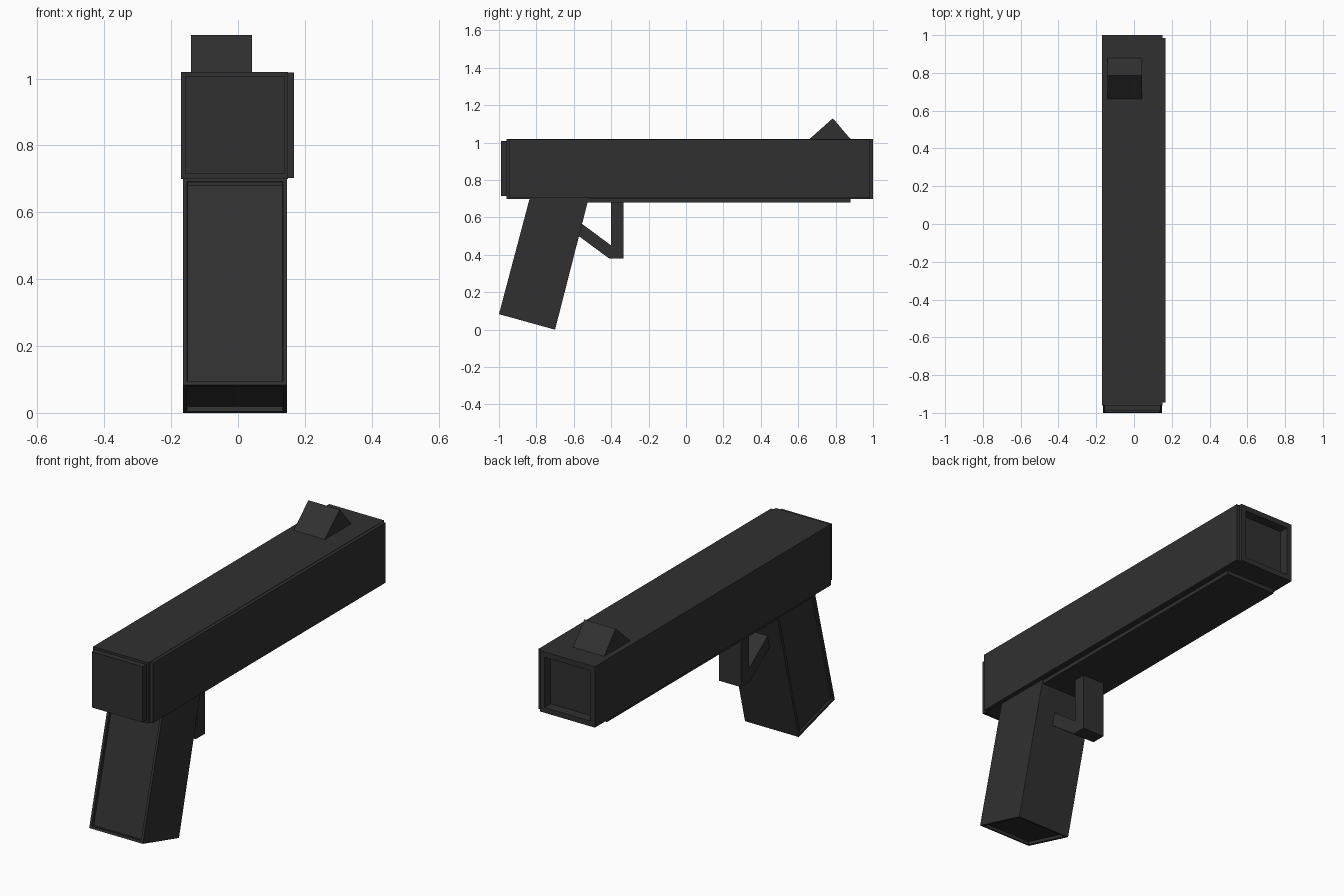
import bpy, bmesh
from mathutils import Vector

if "Cube" in bpy.data.objects:
    bpy.data.objects.remove(bpy.data.objects["Cube"])

mat = bpy.data.materials.new("dark_metal")
mat.diffuse_color = (0.03, 0.03, 0.03, 1)
mat.use_nodes = True
mat.node_tree.nodes["Principled BSDF"].inputs["Base Color"].default_value = mat.diffuse_color


def prism(name, profile, x0, x1, insets=()):
    """Extrude a (y, z) profile along x, then push panels in or out.
    insets: (face direction, border width, depth)"""
    bm = bmesh.new()
    face = bm.faces.new([bm.verts.new((x0, y, z)) for y, z in profile])
    ext = bmesh.ops.extrude_face_region(bm, geom=[face], use_keep_orig=True)
    moved = [v for v in ext["geom"] if isinstance(v, bmesh.types.BMVert)]
    bmesh.ops.translate(bm, verts=moved, vec=(x1 - x0, 0, 0))
    bmesh.ops.recalc_face_normals(bm, faces=bm.faces)
    for direction, border, depth in insets:
        bm.normal_update()
        panel = max(bm.faces, key=lambda f: (round(f.normal.dot(Vector(direction)), 3), f.calc_area()))
        bmesh.ops.inset_region(bm, faces=[panel], thickness=border, use_even_offset=True)
        for v in panel.verts:
            v.co += panel.normal * depth
        # straight step walls instead of slanted ones
        bmesh.ops.recalc_face_normals(bm, faces=bm.faces)
    mesh = bpy.data.meshes.new(name)
    bm.to_mesh(mesh)
    bm.free()
    obj = bpy.data.objects.new(name, mesh)
    bpy.context.collection.objects.link(obj)
    mesh.materials.append(mat)
    return obj


def rect(y0, y1, z0, z1):
    return [(y0, z0), (y1, z0), (y1, z1), (y0, z1)]


def sunk(direction, border, depth):
    """Flat border followed by a straight-walled step."""
    return [(direction, border, 0), (direction, 0.0005, depth)]


# slide body with hollow muzzle end
slide = prism("slide", rect(-0.96, 1.0, 0.70, 1.02), -0.17, 0.15)
bore = prism("muzzle_cutter", rect(0.95, 1.1, 0.728, 0.992), -0.142, 0.122)
bore.hide_render = True
bore.hide_viewport = True
cut = slide.modifiers.new("muzzle", "BOOLEAN")
cut.object = bore
cut.operation = "DIFFERENCE"
cut.solver = "EXACT"

# raised panels on the slide
prism("slide_side_plate", rect(-0.945, 0.985, 0.703, 1.018), 0.149, 0.168)
prism("slide_rear_cap", rect(-0.99, -0.955, 0.715, 1.008), -0.157, 0.139)
prism("slide_under_rail", rect(-0.83, 0.88, 0.68, 0.705), -0.157, 0.139)

# front sight
prism("front_sight", [(0.66, 1.019), (0.88, 1.019), (0.785, 1.13)], -0.14, 0.042)

# raked grip with shallow sunk panels on back, base and left side
grip_profile = [(-0.835, 0.705), (-0.52, 0.705), (-0.70, 0.0), (-1.0, 0.083)]
prism("grip", grip_profile, -0.165, 0.147,
      sunk((0, -0.97, 0.24), 0.013, -0.016)
      + sunk((0, -0.26, -0.96), 0.013, -0.016)
      + sunk((-1, 0, 0), 0.015, -0.01))

# trigger guard: upright post and slanted brace as one profile each
prism("trigger_guard_post", rect(-0.40, -0.335, 0.38, 0.705), -0.085, 0.042)
prism("trigger_guard_brace",
      [(-0.40, 0.38), (-0.40, 0.45), (-0.555, 0.565), (-0.60, 0.52), (-0.41, 0.38)],
      -0.085, 0.042)
